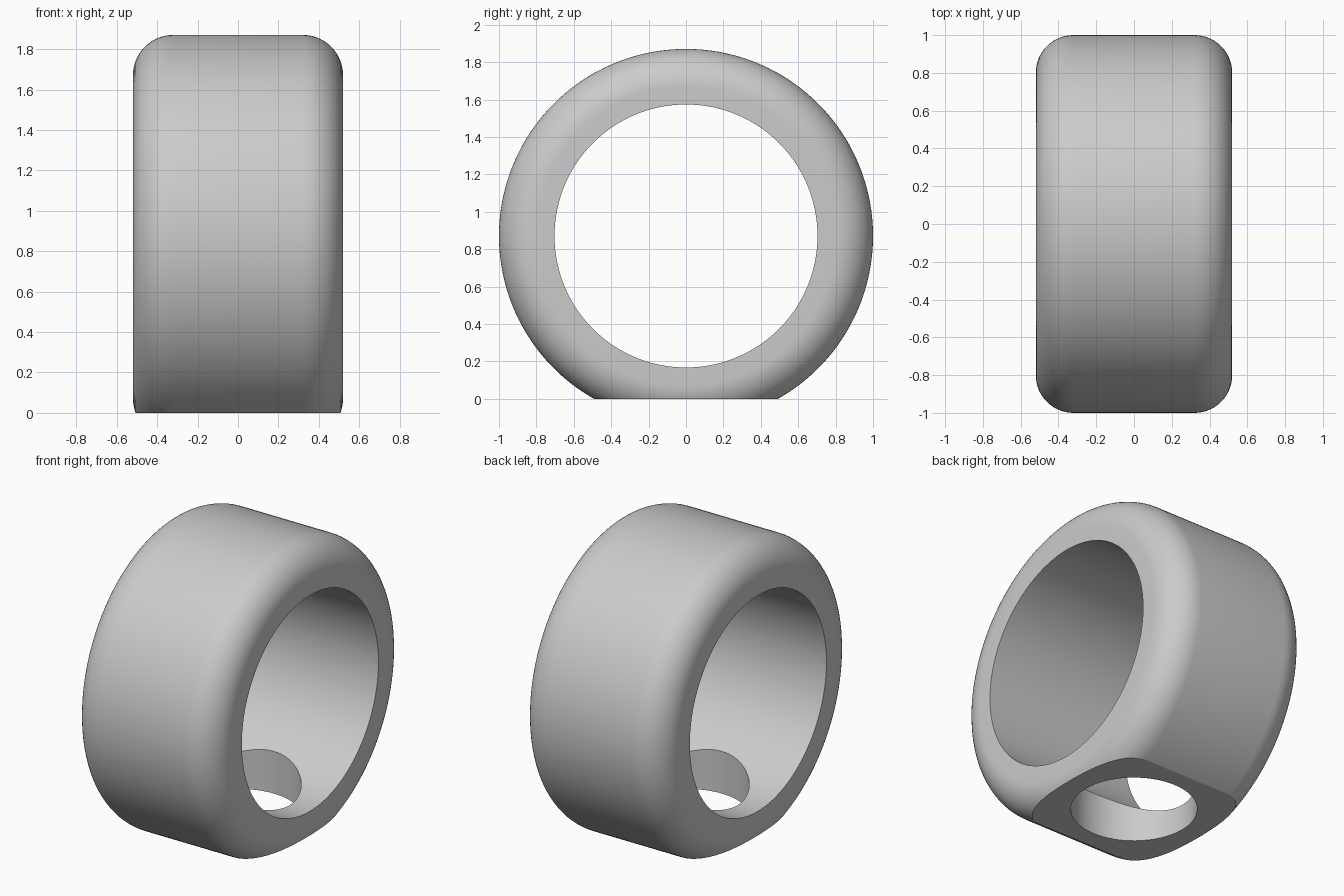
import bpy, bmesh
from math import sin, cos, pi, radians
from mathutils import Vector

if "Cube" in bpy.data.objects:
    bpy.data.objects.remove(bpy.data.objects["Cube"])

CENTRE_Z = 0.871
OUTER, BORE, HALF_W, FILLET = 1.0, 0.703, 0.52, 0.2
SEGMENTS, FILLET_STEPS = 180, 14

# Ring cross-section as (x, radius), with rounded outer shoulders
right = []
for i in range(FILLET_STEPS + 1):
    a = pi / 2 * i / FILLET_STEPS
    right.append((HALF_W - FILLET + FILLET * cos(a), OUTER - FILLET + FILLET * sin(a)))
left = [(-x, r) for x, r in reversed(right)]
profile = [(HALF_W, BORE)] + right + left + [(-HALF_W, BORE)]

# Revolve the cross-section around the x axis
bm = bmesh.new()
rings = []
for s in range(SEGMENTS):
    t = 2 * pi * s / SEGMENTS
    rings.append([bm.verts.new((x, r * sin(t), CENTRE_Z + r * cos(t))) for x, r in profile])
for s in range(SEGMENTS):
    a, b = rings[s], rings[(s + 1) % SEGMENTS]
    for j in range(len(profile)):
        k = (j + 1) % len(profile)
        bm.faces.new((a[j], a[k], b[k], b[j]))

# Flat foot at z = 0
cut = bmesh.ops.bisect_plane(bm, geom=bm.verts[:] + bm.edges[:] + bm.faces[:],
                             plane_co=Vector((0, 0, 0)), plane_no=Vector((0, 0, 1)),
                             clear_inner=True)
edges = [g for g in cut["geom_cut"] if isinstance(g, bmesh.types.BMEdge)]
bmesh.ops.contextual_create(bm, geom=edges)
bmesh.ops.recalc_face_normals(bm, faces=bm.faces[:])
mesh = bpy.data.meshes.new("ring_body")
bm.to_mesh(mesh)
bm.free()
ring = bpy.data.objects.new("ring_body", mesh)
bpy.context.collection.objects.link(ring)

# Round hole through the foot into the bore
bpy.ops.mesh.primitive_cylinder_add(vertices=96, radius=0.373, depth=1.0, location=(0, 0, 0.1))
cutter = bpy.context.object
cutter.name = "foot_hole_cutter"
cutter.hide_render = True
hole = ring.modifiers.new("foot_hole", 'BOOLEAN')
hole.operation, hole.solver, hole.object = 'DIFFERENCE', 'EXACT', cutter

bpy.ops.object.select_all(action='DESELECT')
ring.select_set(True)
bpy.context.view_layer.objects.active = ring
bpy.ops.object.modifier_apply(modifier=hole.name)
bpy.data.objects.remove(cutter)
bpy.ops.object.shade_smooth_by_angle(angle=radians(25))
